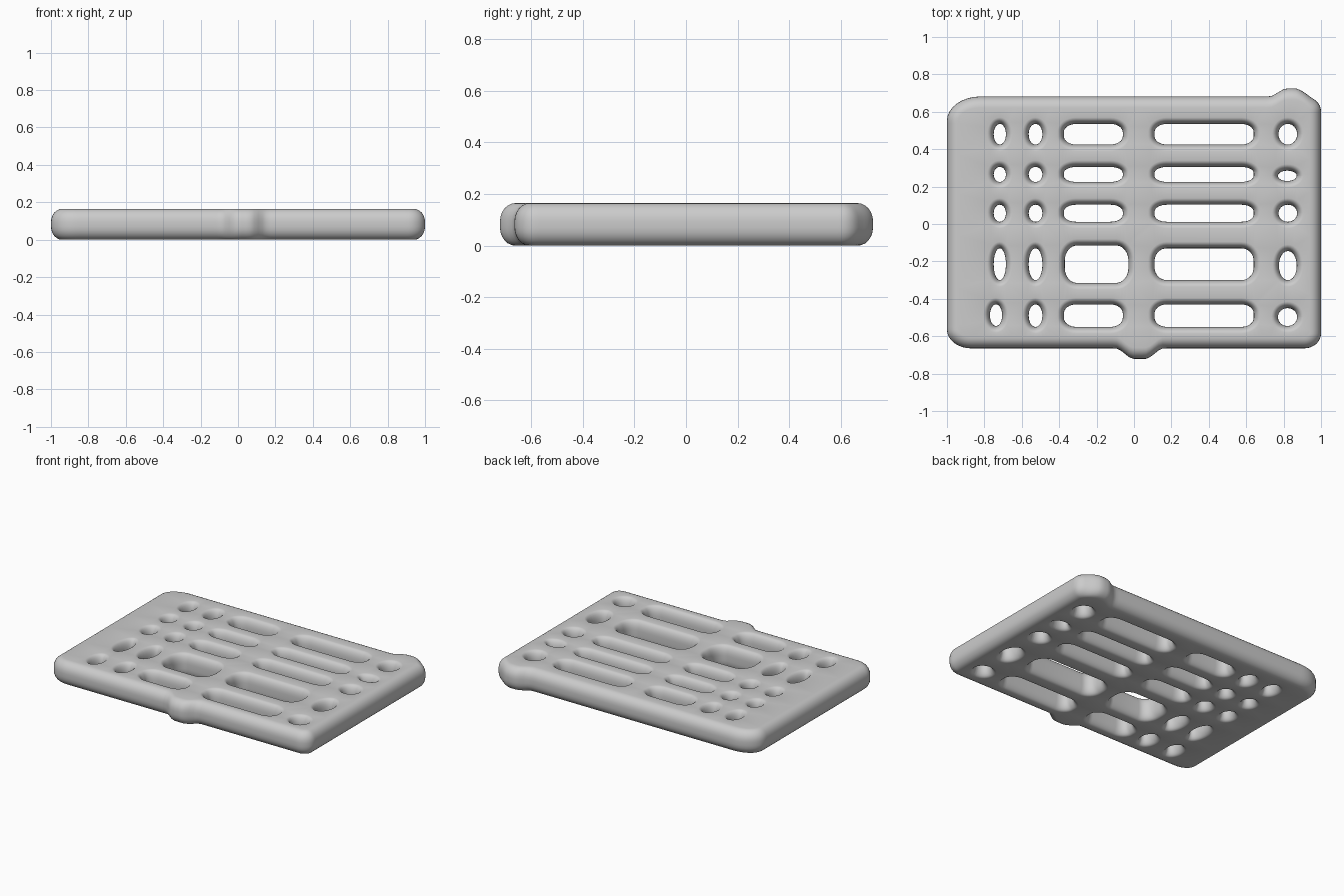
import bpy, bmesh, math

if "Cube" in bpy.data.objects:
    bpy.data.objects.remove(bpy.data.objects["Cube"])

H = 0.165          # plate thickness


def rim(flare, drop, steps=6):
    """Edge section from bottom to top: (sideways offset, z)."""
    low = []
    for k in range(steps + 1):
        a = math.pi / 2 * k / steps
        low.append((flare * (1 - math.sin(a)), drop * (1 - math.cos(a))))
    return low + [(o, H - z) for o, z in reversed(low)]


def bump(x, centre, height, flat, reach):
    """Smooth knob profile along a straight edge."""
    t = (reach - abs(x - centre)) / (reach - flat)
    t = max(0.0, min(1.0, t))
    return height * t * t * (3 - 2 * t)


def rounded(x0, x1, y0, y1, radii, seg=8, fill=1):
    """Rounded rectangle; radii = (rx, ry) per corner from lower left, anticlockwise."""
    spec = [(x0, y0, 1, 1, 180), (x1, y0, -1, 1, 270), (x1, y1, -1, -1, 0), (x0, y1, 1, -1, 90)]
    arcs = []
    for (x, y, sx, sy, start), (rx, ry) in zip(spec, radii):
        cx, cy = x + sx * rx, y + sy * ry
        arcs.append([(cx + rx * math.cos(math.radians(start + 90 * k / seg)),
                      cy + ry * math.sin(math.radians(start + 90 * k / seg)))
                     for k in range(seg + 1)])
    pts = []
    for i, arc in enumerate(arcs):
        pts += arc
        p, q = arc[-1], arcs[(i + 1) % 4][0]
        pts += [(p[0] + (q[0] - p[0]) * k / fill, p[1] + (q[1] - p[1]) * k / fill)
                for k in range(1, fill)]
    return pts


def outer(o):
    """Plate outline inset by o, with a knob on the front and back edges."""
    radii = [(max(rx - o, 0.02), max(ry - o, 0.02)) for rx, ry in
             ((0.13, 0.10), (0.09, 0.08), (0.09, 0.08), (0.18, 0.13))]
    pts = rounded(-1 + o, 1 - o, -0.665 + o, 0.682 - o, radii, fill=80)
    res = []
    for x, y in pts:
        if y < -0.5:
            y -= bump(x, 0.03, 0.056, 0.03, 0.13)
        elif y > 0.5:
            y += bump(x, 0.84, 0.043, 0.02, 0.12)
        res.append((x, y))
    return res


def hole(box, o):
    """Hole outline, widened by o; small holes are oval, wide ones slots."""
    x0, x1, y0, y1 = box
    hx, hy = (x1 - x0) / 2, (y1 - y0) / 2
    if hx < 0.1:
        r = (hx * 0.98 + o, hy * 0.98 + o)
    else:
        r = (0.065 + o, hy * 0.8 + o)
    return rounded(x0 - o, x1 + o, y0 - o, y1 + o, [r] * 4)


# Hole grid with its irregular cells
cols = [(-0.75, -0.685), (-0.563, -0.49), (-0.375, -0.06), (0.11, 0.64), (0.773, 0.872)]
rows = [(0.425, 0.535), (0.225, 0.305), (0.012, 0.103), (-0.30, -0.13), (-0.55, -0.43)]
special = {(0, 4): (-0.77, -0.705, -0.545, -0.43), (2, 3): (-0.37, -0.03, -0.315, -0.115),
           (4, 1): (0.77, 0.87, 0.23, 0.285), (4, 4): (0.77, 0.872, -0.545, -0.45),
           (4, 3): (0.775, 0.87, -0.30, -0.145)}
boxes = [special.get((i, j), c + r) for i, c in enumerate(cols) for j, r in enumerate(rows)]

bm = bmesh.new()
caps = ([], [])


def wall(outline, section):
    """Skin one closed wall through the section and record its two border loops."""
    rings = [[bm.verts.new((x, y, z)) for x, y in outline(o)] for o, z in section]
    n = len(rings[0])
    for a, b in zip(rings, rings[1:]):
        for i in range(n):
            j = (i + 1) % n
            bm.faces.new((a[i], a[j], b[j], b[i]))
    for cap, ring in zip(caps, (rings[0], rings[-1])):
        cap.extend(bm.edges.get((ring[i], ring[(i + 1) % n])) for i in range(n))


# Rounded outer edge, then the hole walls
wall(outer, rim(0.06, 0.07))
for b in boxes:
    wall(lambda o, b=b: hole(b, o), rim(0.035, 0.065))

# Flat top and bottom between the loops
for edges in caps:
    bmesh.ops.triangle_fill(bm, edges=edges, use_beauty=True, use_dissolve=False, normal=(0, 0, 1))
bmesh.ops.recalc_face_normals(bm, faces=bm.faces)

mesh = bpy.data.meshes.new("grid_plate")
bm.to_mesh(mesh)
bm.free()
plate = bpy.data.objects.new("grid_plate", mesh)
bpy.context.collection.objects.link(plate)
bpy.context.view_layer.objects.active = plate
plate.select_set(True)
bpy.ops.object.shade_smooth_by_angle(angle=math.radians(40))
